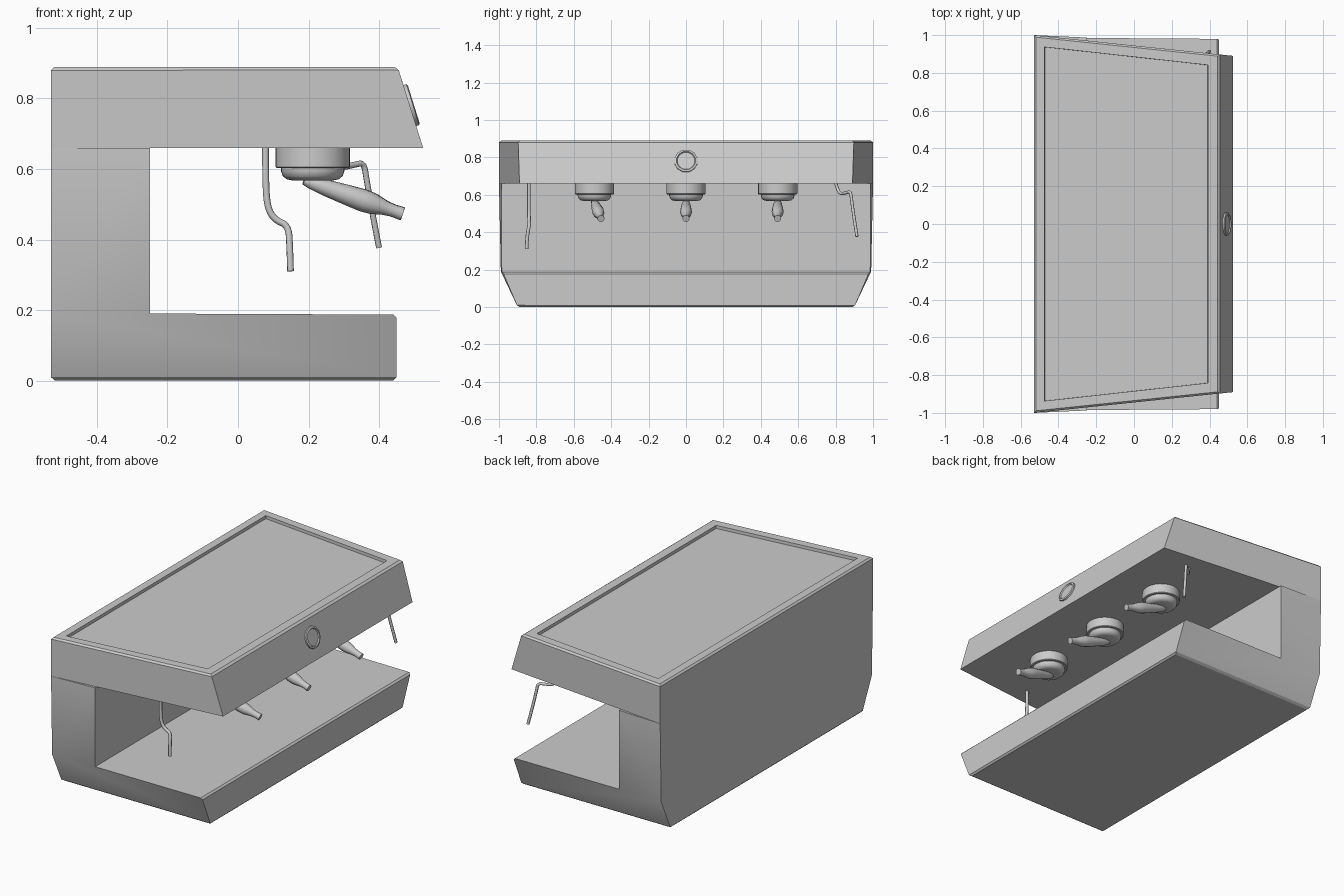
import bpy, bmesh
from math import cos, sin, pi, atan2, radians
from mathutils import Matrix, Vector

if "Cube" in bpy.data.objects:
    bpy.data.objects.remove(bpy.data.objects["Cube"])


def finish(bm, name, matrix=None, angle=35):
    bmesh.ops.recalc_face_normals(bm, faces=bm.faces)
    mesh = bpy.data.meshes.new(name)
    bm.to_mesh(mesh)
    bm.free()
    ob = bpy.data.objects.new(name, mesh)
    bpy.context.collection.objects.link(ob)
    if matrix:
        ob.matrix_world = matrix
    bpy.ops.object.select_all(action='DESELECT')
    ob.select_set(True)
    bpy.context.view_layer.objects.active = ob
    bpy.ops.object.shade_smooth_by_angle(angle=radians(angle))
    return ob


def lathe(name, profile, sides, matrix):
    """Revolve (radius, z) points about local z, closing both ends."""
    bm = bmesh.new()
    rings = [[bm.verts.new((r * cos(2 * pi * i / sides), r * sin(2 * pi * i / sides), z))
              for i in range(sides)] for r, z in profile]
    for a, b in zip(rings, rings[1:]):
        for i in range(sides):
            j = (i + 1) % sides
            bm.faces.new((a[i], a[j], b[j], b[i]))
    bm.faces.new(rings[0][::-1])
    bm.faces.new(rings[-1])
    return finish(bm, name, matrix)


def tube(name, points, radius):
    cu = bpy.data.curves.new(name, 'CURVE')
    cu.dimensions = '3D'
    cu.bevel_depth = radius
    cu.bevel_resolution = 2
    cu.resolution_u = 5
    cu.use_fill_caps = True
    sp = cu.splines.new('NURBS')
    sp.points.add(len(points) - 1)
    for p, co in zip(sp.points, points):
        p.co = (*co, 1)
    sp.order_u = 3
    sp.use_endpoint_u = True
    ob = bpy.data.objects.new(name, cu)
    bpy.context.collection.objects.link(ob)


# Body: C-shaped side outline with tapering half widths (x, half width, z)
P = dict(A=(-.53, .90, 0), B=(.45, .90, 0), C=(.45, .98, .187), D=(-.25, .985, .19),
         E=(-.25, .987, .66), I=(-.25, .971, .66), F=(.525, .89, .66),
         G=(.453, .8975, .89), H=(-.53, 1, .89), T=(-.53, 1, .66), K=(-.53, .99, .19))
bm = bmesh.new()
L = {k: bm.verts.new((x, -y, z)) for k, (x, y, z) in P.items()}
R = {k: bm.verts.new(co) for k, co in P.items()}
for side in (L, R):
    for face in ("ABCDK", "KDET", "TEI", "TIFGH"):
        bm.faces.new([side[k] for k in face])
for strip in ("AB", "BC", "CD", "DE", "EIF", "FG", "GH", "HTKA"):
    bm.faces.new([L[k] for k in strip] + [R[k] for k in reversed(strip)])
bmesh.ops.recalc_face_normals(bm, faces=bm.faces)
front_lip = {L["C"], R["C"]}
edges = [e for e in bm.edges if all(v.co.z > .88 for v in e.verts)
         or all(v.co.z < .001 for v in e.verts) or set(e.verts) == front_lip]
bmesh.ops.bevel(bm, geom=edges, offset=.01, segments=1, affect='EDGES')
# Recessed cup tray on top
bm.normal_update()
top = max((f for f in bm.faces if f.normal.z > .99), key=lambda f: f.calc_center_median().z)
bmesh.ops.inset_region(bm, faces=[top], thickness=.07)
bmesh.ops.inset_region(bm, faces=[top], thickness=.001, depth=-.018)
finish(bm, "machine_body", angle=30)

# Round gauge on the sloping front
tilt = atan2(.23, .072)
lathe("front_gauge", [(.063, -.01), (.063, .009), (.058, .012), (.052, .012), (.048, .006)], 12,
      Matrix.Translation((.487, 0, .78)) @ Matrix.Rotation(tilt, 4, 'Y') @ Matrix.Rotation(pi / 12, 4, 'Z'))

# Three brewing groups with their handles
start, end = Vector((-.025, 0, .568)), Vector((.256, 0, .473))
axis = end - start
length = axis.length
handle = [(.012, 0), (.017, .06), (.023, .2), (.029, .45), (.032, .6), (.030, .7),
          (.021, .82), (.018, .9), (.019, 1)]
for i, (y, yaw) in enumerate(((-.49, 8), (0, 0), (.49, 0)), 1):
    base = Matrix.Translation((.212, y, 0)) @ Matrix.Rotation(radians(yaw), 4, 'Z')
    lathe(f"group_head_{i}", [(.105, .665), (.105, .606), (.102, .603), (.09, .603),
                              (.09, .594), (.085, .58), (.074, .571), (.06, .568)], 24, base)
    lathe(f"group_handle_{i}", [(r, t * length) for r, t in handle], 12,
          base @ Matrix.Translation(start) @ axis.to_track_quat('Z', 'Y').to_matrix().to_4x4())

# Steam wands at both ends
tube("left_steam_wand", [(.078, -.84, .665), (.078, -.84, .57), (.083, -.84, .49),
                         (.105, -.838, .455), (.143, -.838, .44), (.147, -.85, .38),
                         (.149, -.852, .31)], .0095)
tube("right_steam_wand", [(.27, .80, .665), (.28, .81, .63), (.295, .825, .604),
                          (.33, .86, .612), (.357, .88, .618), (.364, .885, .575),
                          (.38, .898, .48), (.40, .914, .377)], .0085)
